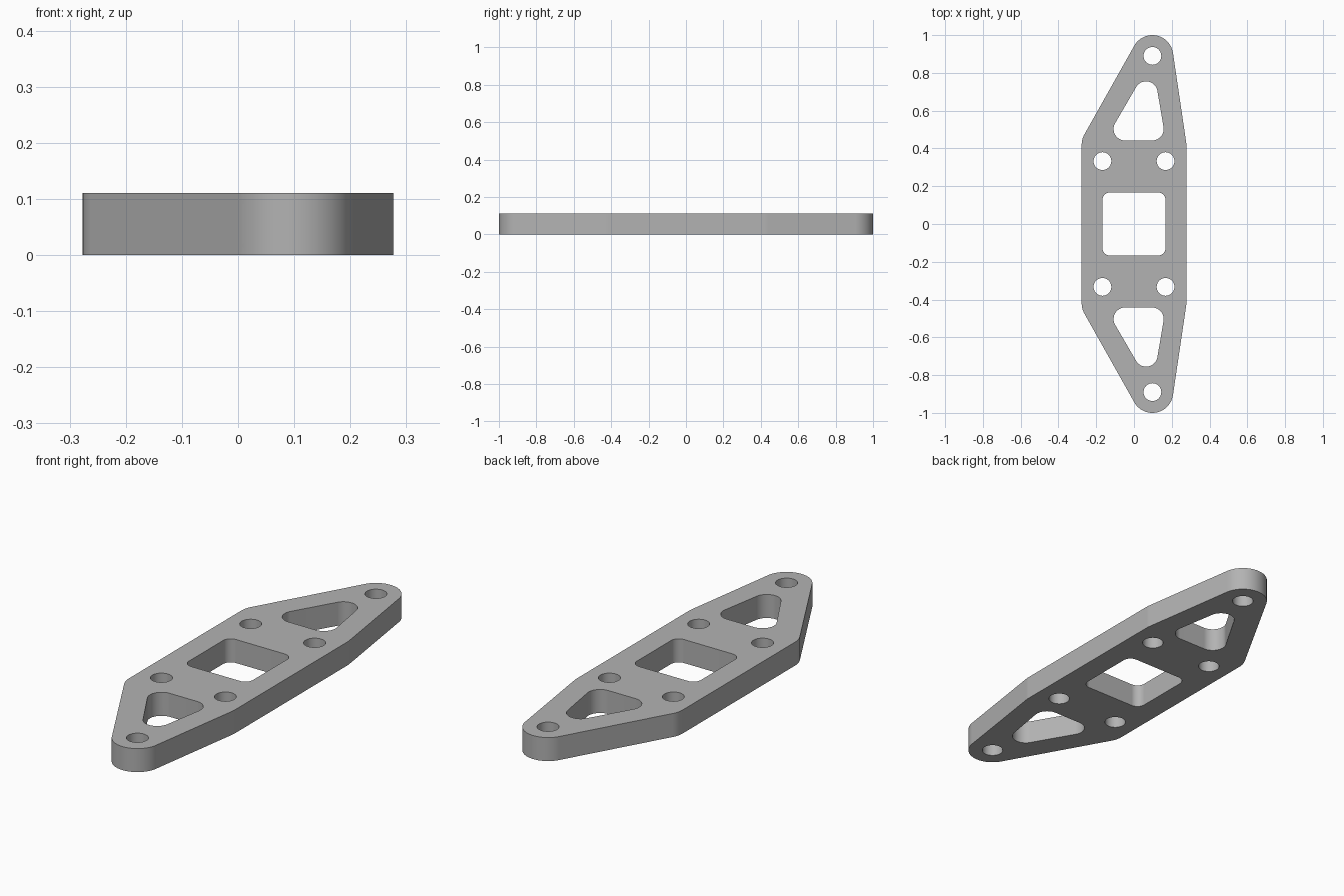
import bpy
import bmesh
from math import atan2, cos, sin, pi, tau, radians
from mathutils import Vector

THICK = 0.111
EDGE_ROUND = 0.022

cube = bpy.data.objects.get("Cube")
if cube:
    bpy.data.objects.remove(cube, do_unlink=True)

grey = bpy.data.materials.new("plain grey")
grey.use_nodes = True
grey.diffuse_color = (0.45, 0.45, 0.45, 1)
grey.node_tree.nodes["Principled BSDF"].inputs["Base Color"].default_value = grey.diffuse_color


def rounded_outline(centres, radius, step=radians(6)):
    """Counterclockwise outline wrapped round equal circles at the centres."""
    pts = []
    for i, c in enumerate(centres):
        c = Vector(c)
        before = c - Vector(centres[i - 1])
        after = Vector(centres[(i + 1) % len(centres)]) - c
        start = atan2(before.y, before.x) - pi / 2
        sweep = (atan2(after.y, after.x) - pi / 2 - start) % tau
        n = max(3, round(sweep / step))
        for k in range(n + 1):
            a = start + sweep * k / n
            pts.append((c.x + radius * cos(a), c.y + radius * sin(a)))
    return pts


def circle(x, y, radius, n=40):
    return [(x + radius * cos(tau * k / n), y + radius * sin(tau * k / n)) for k in range(n)]


def mirror_y(pts):
    return [(x, -y) for x, y in reversed(pts)]


def add_prism(bm, pts, z0, z1):
    """Extrude a closed outline and return its rim edges."""
    low = [bm.verts.new((x, y, z0)) for x, y in pts]
    high = [bm.verts.new((x, y, z1)) for x, y in pts]
    bottom = bm.faces.new(low[::-1])
    top = bm.faces.new(high)
    for i in range(len(pts)):
        j = (i + 1) % len(pts)
        bm.faces.new((low[i], low[j], high[j], high[i]))
    return list(bottom.edges) + list(top.edges)


def make_object(name, bm):
    mesh = bpy.data.meshes.new(name)
    bm.to_mesh(mesh)
    bm.free()
    mesh.materials.append(grey)
    obj = bpy.data.objects.new(name, mesh)
    bpy.context.collection.objects.link(obj)
    return obj


# Plate with softly rounded outer rims
bm = bmesh.new()
corners = [(0.167, -0.42), (0.167, 0.42), (0.0975, 0.89),
           (-0.167, 0.42), (-0.167, -0.42), (0.0975, -0.89)]
rims = add_prism(bm, rounded_outline(corners, 0.11), 0, THICK)
bmesh.ops.bevel(bm, geom=rims, offset=EDGE_ROUND, segments=5, profile=0.5, affect='EDGES')
plate = make_object("link_plate", bm)

# Openings: square window, end triangles, bolt holes
s = 0.127
openings = [rounded_outline([(s, -s), (s, s), (-s, s), (-s, -s)], 0.04)]
end_openings = [
    rounded_outline([(0.096, 0.503), (0.064, 0.694), (-0.047, 0.503)], 0.061),
    circle(0.0975, 0.89, 0.047),
    circle(0.167, 0.333, 0.047),
    circle(-0.167, 0.333, 0.047),
]
for outline in end_openings:
    openings += [outline, mirror_y(outline)]

bm = bmesh.new()
for outline in openings:
    add_prism(bm, outline, -0.1, THICK + 0.1)
cutter = make_object("opening_cutter", bm)
cutter.hide_render = True

# Cut the openings, then drop the cutter
cut = plate.modifiers.new("openings", 'BOOLEAN')
cut.operation = 'DIFFERENCE'
cut.solver = 'EXACT'
cut.object = cutter
bpy.ops.object.select_all(action='DESELECT')
plate.select_set(True)
bpy.context.view_layer.objects.active = plate
bpy.ops.object.modifier_apply(modifier=cut.name)
bpy.data.objects.remove(cutter, do_unlink=True)

# Smooth rims and hole walls, crisp hole edges
bpy.ops.object.shade_smooth_by_angle(angle=radians(30))
weighted = plate.modifiers.new("weighted normals", 'WEIGHTED_NORMAL')
weighted.keep_sharp = True
